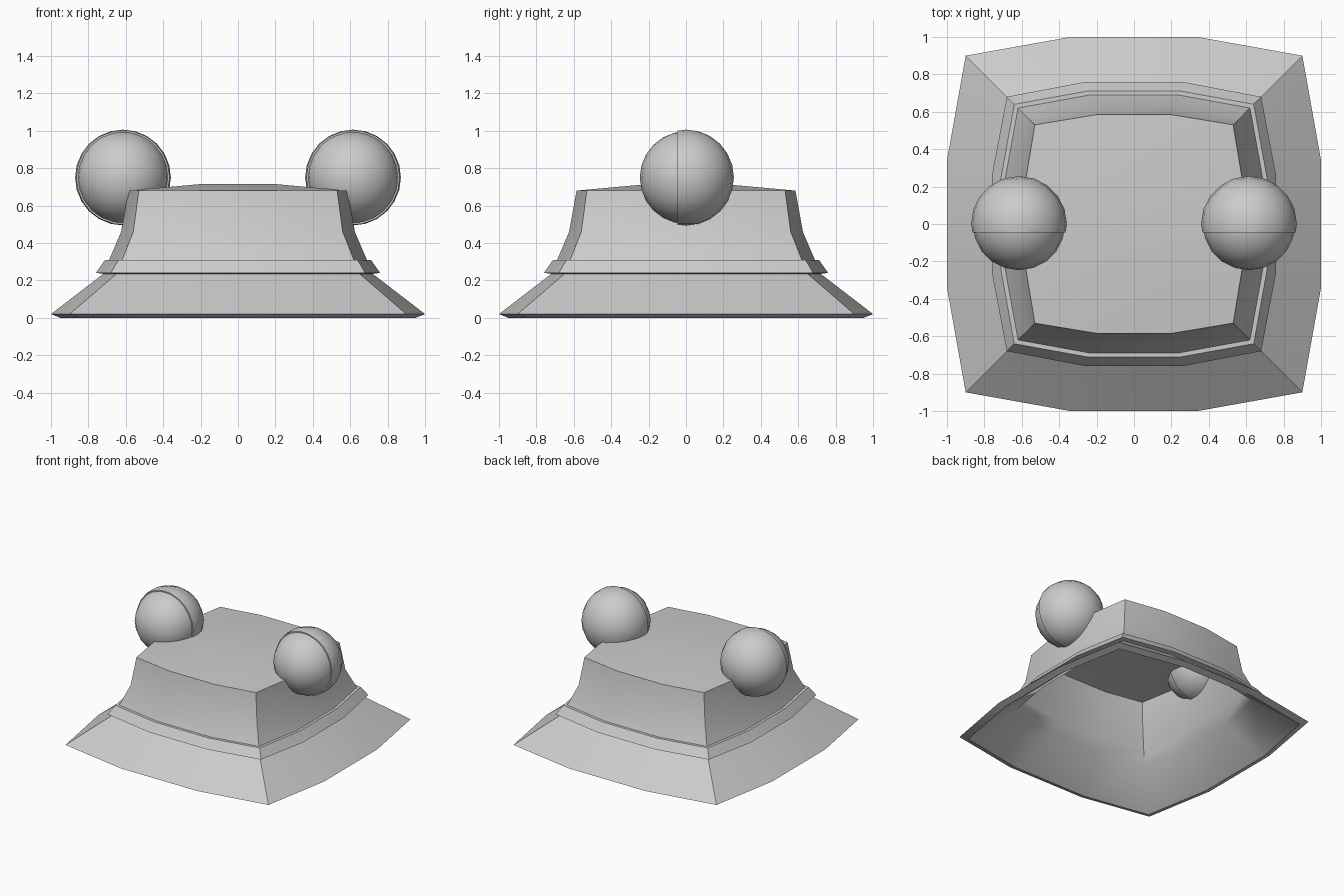
import bpy, bmesh, math

default = bpy.data.objects.get("Cube")
if default:
    bpy.data.objects.remove(default, do_unlink=True)

GREY = 0.6
grey = bpy.data.materials.new("plain grey")
grey.use_nodes = True
grey.diffuse_color = (GREY, GREY, GREY, 1)
grey.node_tree.nodes["Principled BSDF"].inputs["Base Color"].default_value = (GREY, GREY, GREY, 1)


def finish(bm, name, angle):
    """Turn a bmesh into a shaded object."""
    bmesh.ops.recalc_face_normals(bm, faces=bm.faces)
    mesh = bpy.data.meshes.new(name)
    bm.to_mesh(mesh)
    bm.free()
    mesh.materials.append(grey)
    obj = bpy.data.objects.new(name, mesh)
    bpy.context.collection.objects.link(obj)
    bpy.ops.object.select_all(action='DESELECT')
    obj.select_set(True)
    bpy.context.view_layer.objects.active = obj
    bpy.ops.object.shade_smooth_by_angle(angle=math.radians(angle))
    return obj


def turn(x, y, k):
    for _ in range(k):
        x, y = -y, x
    return x, y


def ring(bm, corner, side, z):
    """Bulged square of twelve points."""
    pts = [(-0.34 * side, -side), (0.34 * side, -side), (corner, -corner)]
    return [bm.verts.new((*turn(x, y, k), z)) for k in range(4) for x, y in pts]


def lid(bm, loop, size, z):
    """Close a ring with a three by three grid, raised in the middle."""
    mid = [bm.verts.new((*turn(-size, -size, k), z)) for k in range(4)]
    for k in range(4):
        nxt = mid[(k + 1) % 4]
        bm.faces.new((loop[3 * k], loop[3 * k + 1], nxt, mid[k]))
        bm.faces.new((loop[3 * k + 1], loop[3 * k + 2], loop[(3 * k + 3) % 12], nxt))
    bm.faces.new(mid)


# Hat shell: corner distance, side distance, height; from the ceiling down, then up outside
profile = [
    (0.49, 0.545, 0.645), (0.52, 0.58, 0.45), (0.575, 0.64, 0.31), (0.61, 0.68, 0.22),
    (0.855, 0.95, 0.0), (0.90, 1.0, 0.02),
    (0.65, 0.72, 0.235), (0.68, 0.76, 0.24), (0.64, 0.712, 0.308),
    (0.62, 0.69, 0.308), (0.56, 0.625, 0.46), (0.53, 0.585, 0.68),
]
bm = bmesh.new()
loops = [ring(bm, *p) for p in profile]
for a, b in zip(loops, loops[1:]):
    for i in range(12):
        j = (i + 1) % 12
        bm.faces.new((a[i], a[j], b[j], b[i]))
lid(bm, loops[0], 0.19, 0.68)
lid(bm, loops[-1], 0.2, 0.715)
hat = finish(bm, "hat_shell", 30)

# Soften the corners on the underside of the brim
for e in hat.data.edges:
    a, b = (hat.data.vertices[v].co for v in e.vertices)
    lo, hi = sorted((a.z, b.z))
    if lo < 0.001 and 0.2 < hi < 0.225:
        e.use_edge_sharp = False


def sphere(radius):
    bm = bmesh.new()
    bmesh.ops.create_uvsphere(bm, u_segments=20, v_segments=12, radius=radius)
    return bm


# Eyeballs, each with a slightly larger lid around the back
for side, x in (("left", 0.615), ("right", -0.615)):
    ball = finish(sphere(0.247), side + "_eyeball", 40)
    ball.location = (x, 0, 0.75)

    bm = sphere(0.256)
    cut = bmesh.ops.bisect_plane(bm, geom=bm.verts[:] + bm.edges[:] + bm.faces[:],
                                 plane_co=(0, -0.045, 0), plane_no=(0, -1, 0), clear_outer=True)
    rim = [g for g in cut["geom_cut"] if isinstance(g, bmesh.types.BMEdge)]
    bmesh.ops.holes_fill(bm, edges=rim, sides=0)
    cover = finish(bm, side + "_eyelid", 40)
    cover.location = (x, 0, 0.75)
